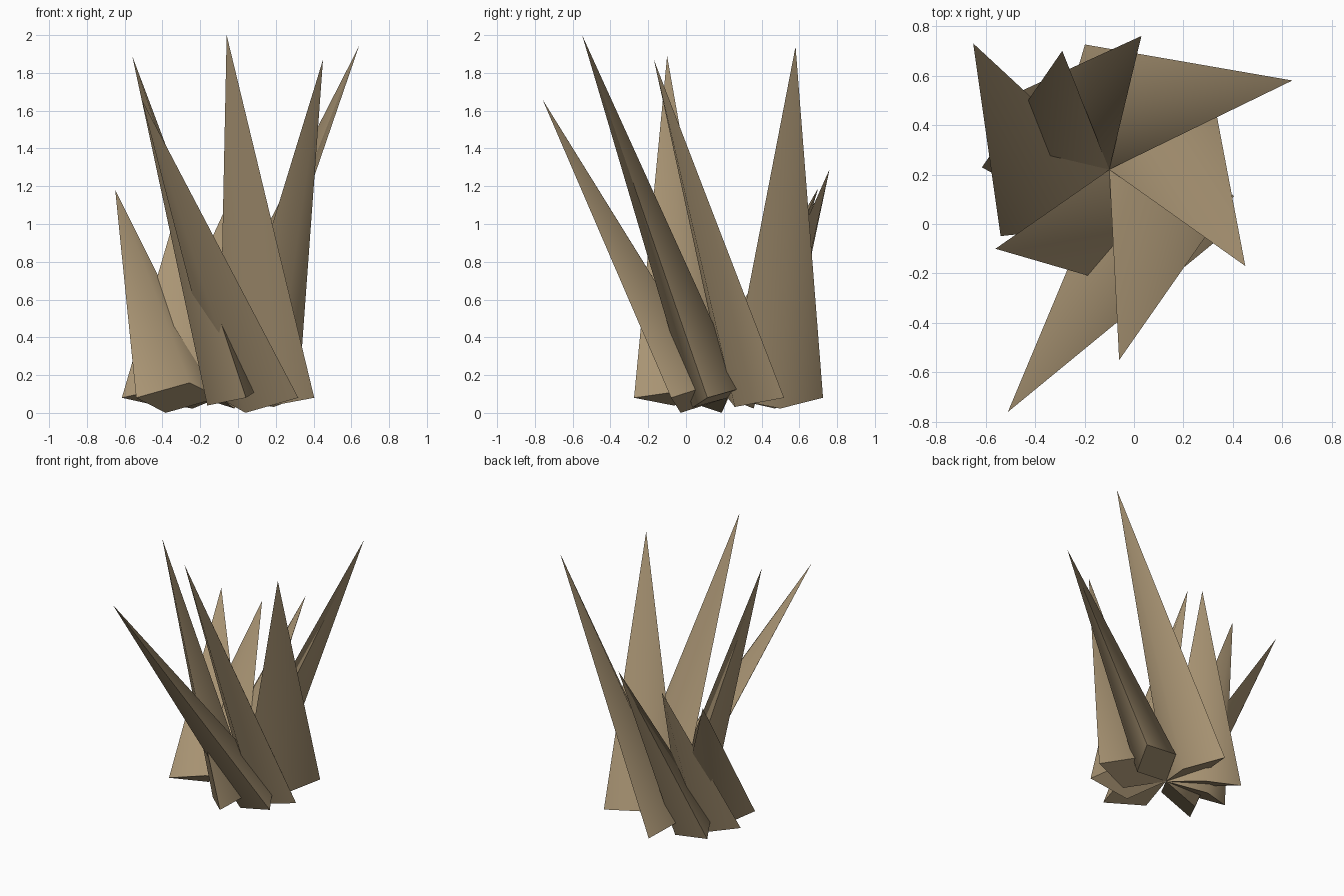
import bpy, bmesh, math
from mathutils import Vector

cube = bpy.data.objects.get("Cube")
if cube:
    bpy.data.objects.remove(cube, do_unlink=True)

# Dry straw colour shared by all blades
straw = bpy.data.materials.new("dry_straw")
straw.use_nodes = True
color = (0.40, 0.30, 0.175, 1)
straw.diffuse_color = color
bsdf = straw.node_tree.nodes["Principled BSDF"]
bsdf.inputs["Base Color"].default_value = color
bsdf.inputs["Roughness"].default_value = 0.9

ROOT = Vector((-0.10, 0.22, 0.08))   # corner shared by every blade
WIDTH = 0.515                        # long diagonal of the diamond base
HALF_THICK = 0.145                   # half of the short diagonal


def make_blade(name, angle, tip):
    """Four-sided spike on a diamond base that has one corner at the root."""
    a = math.radians(angle)
    across = Vector((math.cos(a), math.sin(a), 0))
    tip = Vector(tip)
    middle = ROOT + across * WIDTH / 2
    thick = (tip - middle).cross(across).normalized() * HALF_THICK
    bm = bmesh.new()
    base = [bm.verts.new(p) for p in
            (ROOT, middle + thick, ROOT + across * WIDTH, middle - thick)]
    top = bm.verts.new(tip)
    bm.faces.new(base)
    for i in range(4):
        bm.faces.new((base[i], base[(i + 1) % 4], top))
    bmesh.ops.recalc_face_normals(bm, faces=bm.faces[:])
    mesh = bpy.data.meshes.new(name)
    bm.to_mesh(mesh)
    bm.free()
    mesh.materials.append(straw)
    obj = bpy.data.objects.new(name, mesh)
    bpy.context.collection.objects.link(obj)
    return obj


# Blades around the root: base direction in degrees, tip position
blades = [
    ("blade_back_left", 101, (0.64, 0.58, 1.94)),
    ("blade_left", 35.5, (0.45, -0.17, 1.87)),
    ("blade_front", -12, (-0.06, -0.55, 2.0)),
    ("blade_front_right", -35.5, (-0.51, -0.76, 1.66)),
    ("blade_right", -74, (-0.56, -0.10, 1.89)),
    ("blade_back_right", 211.5, (-0.65, 0.73, 1.18)),
    ("blade_back_inner", 179, (-0.29, 0.70, 1.19)),
    ("blade_back", 146.5, (0.03, 0.76, 1.29)),
]
bpy.ops.object.select_all(action="DESELECT")
for blade in blades:
    obj = make_blade(*blade)
    obj.select_set(True)
    bpy.context.view_layer.objects.active = obj

# Soft ridge along each blade, sharp side edges
bpy.ops.object.shade_smooth_by_angle(angle=math.radians(65))
